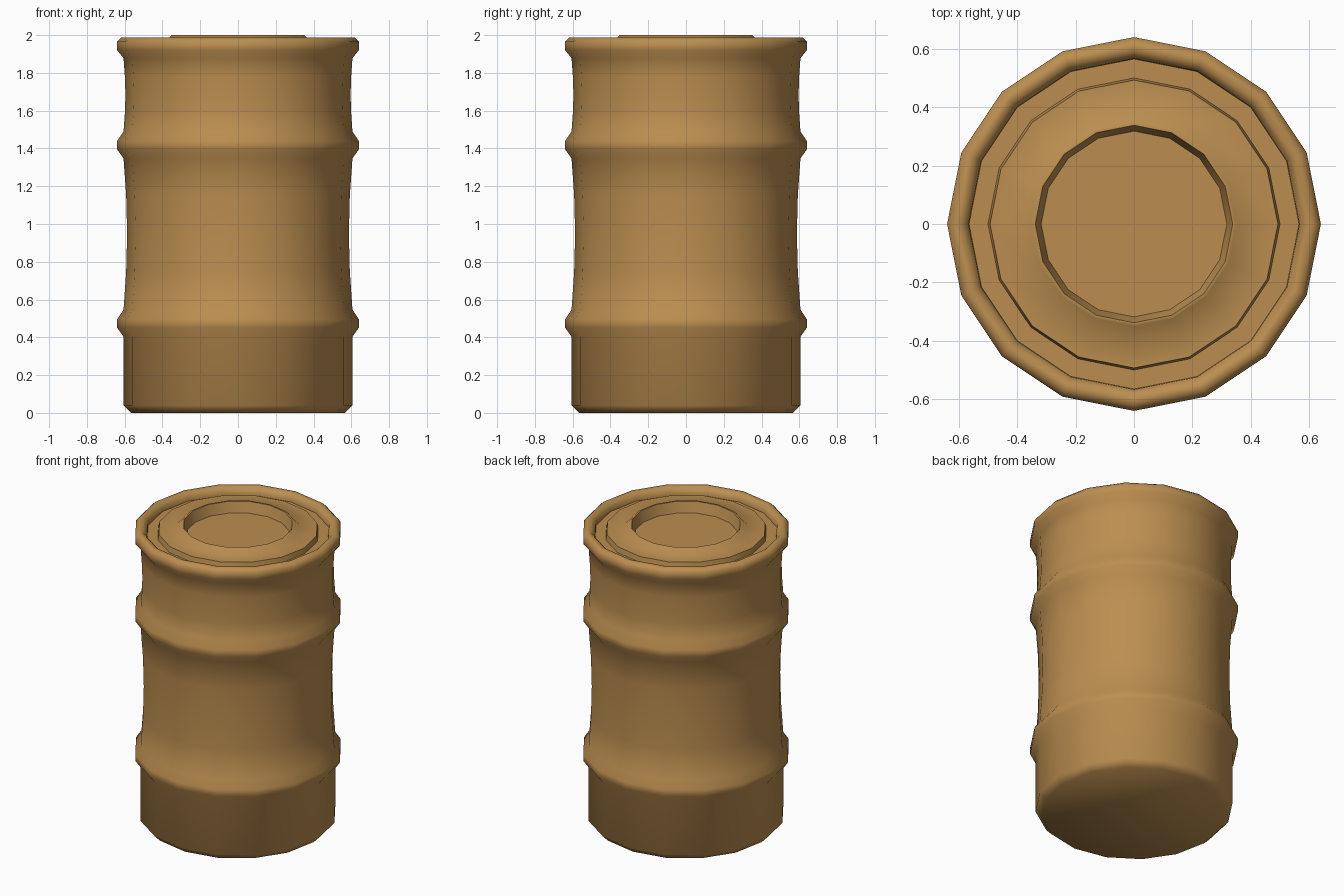
import bpy, bmesh, math

if "Cube" in bpy.data.objects:
    bpy.data.objects.remove(bpy.data.objects["Cube"])

SIDES = 16

mat = bpy.data.materials.new("tan_metal")
mat.diffuse_color = (0.50, 0.27, 0.08, 1)
mat.use_nodes = True
mat.node_tree.nodes["Principled BSDF"].inputs["Base Color"].default_value = mat.diffuse_color


def lathe(name, profile, angle=50):
    """Spin (radius, z) points round the z axis and cap both ends."""
    bm = bmesh.new()
    rings = []
    for r, z in profile:
        rings.append([bm.verts.new((r * math.cos(2 * math.pi * i / SIDES),
                                    r * math.sin(2 * math.pi * i / SIDES), z))
                      for i in range(SIDES)])
    for a, b in zip(rings, rings[1:]):
        for i in range(SIDES):
            j = (i + 1) % SIDES
            bm.faces.new((a[i], a[j], b[j], b[i]))
    bm.faces.new(rings[0][::-1])
    bm.faces.new(rings[-1])
    bmesh.ops.recalc_face_normals(bm, faces=bm.faces)
    mesh = bpy.data.meshes.new(name)
    bm.to_mesh(mesh)
    bm.free()
    obj = bpy.data.objects.new(name, mesh)
    bpy.context.collection.objects.link(obj)
    mesh.materials.append(mat)
    bpy.ops.object.select_all(action='DESELECT')
    obj.select_set(True)
    bpy.context.view_layer.objects.active = obj
    bpy.ops.object.shade_smooth_by_angle(angle=math.radians(angle))
    return obj


def hoop(z):
    """Raised rolling hoop around the wall."""
    return [(0.606, z), (0.64, z + 0.048), (0.64, z + 0.092), (0.606, z + 0.143)]


# Chamfered base, pinched wall with two hoops
profile = [(0.567, 0), (0.606, 0.04)]
profile += hoop(0.403)
profile += [(0.592, 0.75), (0.587, 0.95), (0.592, 1.15)]
profile += hoop(1.347)
profile += [(0.598, 1.60), (0.596, 1.69), (0.599, 1.78)]
# Rolled top rim
profile += [(0.606, 1.878), (0.64, 1.92), (0.64, 1.965), (0.618, 1.987),
            (0.592, 1.987), (0.567, 1.96), (0.565, 1.935)]
# Lid: groove, raised step, inner lip and sunken centre
profile += [(0.50, 1.935), (0.493, 1.97), (0.38, 1.97), (0.35, 2.0),
            (0.338, 2.0), (0.318, 1.93)]
lathe("barrel", profile)
